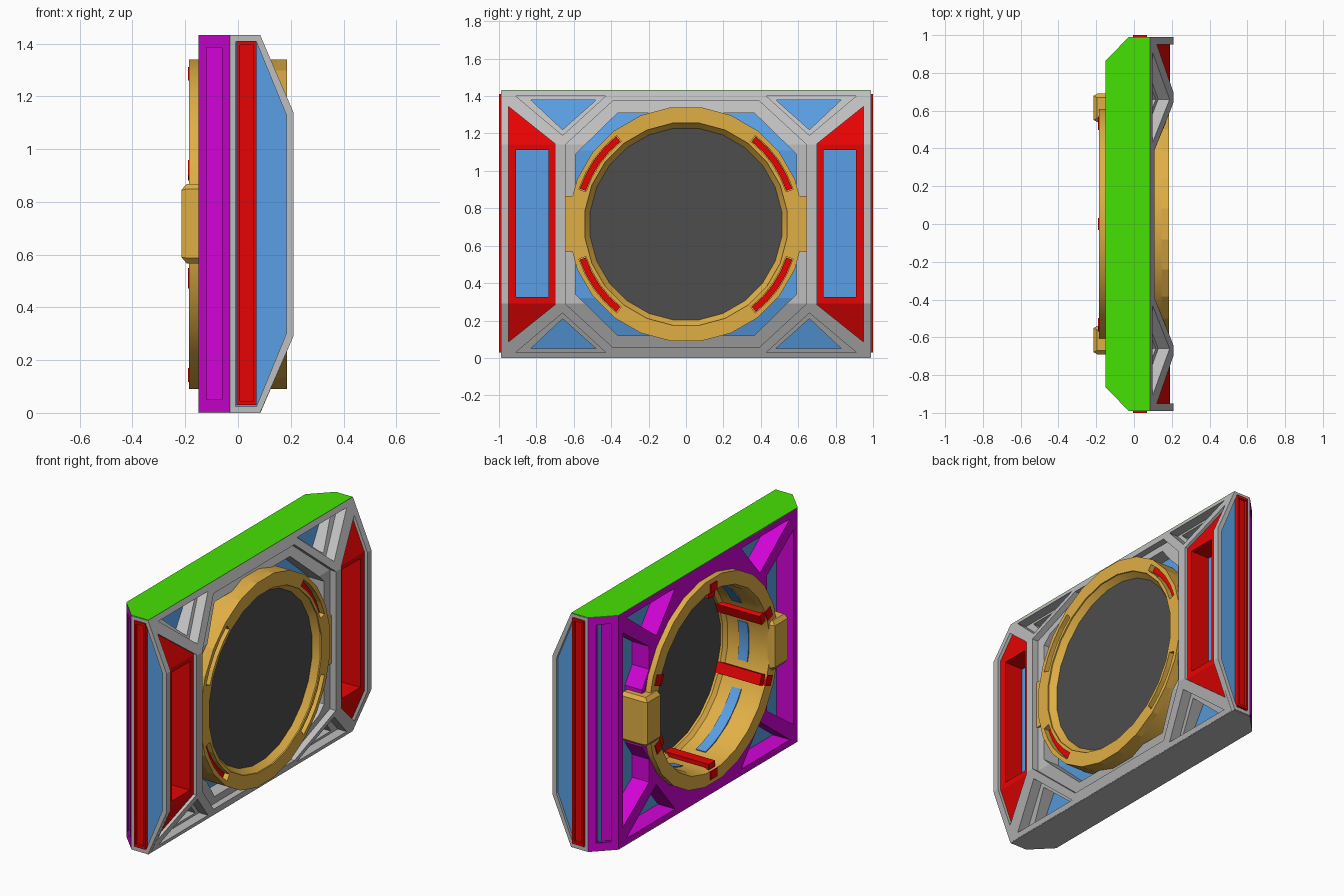
import bpy, bmesh, math
from mathutils import Matrix, Vector

if "Cube" in bpy.data.objects:
    bpy.data.objects.remove(bpy.data.objects["Cube"])

H, CZ, N = 1.43, 0.715, 24


def material(name, rgb):
    m = bpy.data.materials.new(name)
    m.diffuse_color = (*rgb, 1)
    m.use_nodes = True
    m.node_tree.nodes["Principled BSDF"].inputs["Base Color"].default_value = m.diffuse_color
    return m


GREY = material("light grey", (0.52, 0.52, 0.52))
DARK = material("dark grey", (0.075, 0.075, 0.075))
GOLD = material("gold", (0.75, 0.43, 0.06))
RED = material("red", (0.80, 0.001, 0.001))
BLUE = material("blue", (0.10, 0.35, 0.78))
PURPLE = material("purple", (0.65, 0.001, 0.68))
GREEN = material("green", (0.06, 0.75, 0.001))


def make(name, verts, faces, mat, smooth=False):
    me = bpy.data.meshes.new(name)
    me.from_pydata(verts, [], faces)
    bm = bmesh.new()
    bm.from_mesh(me)
    bmesh.ops.recalc_face_normals(bm, faces=bm.faces[:])
    bm.to_mesh(me)
    bm.free()
    if smooth:
        me.shade_smooth()
        me.set_sharp_from_angle(angle=math.radians(25))
    me.materials.append(mat)
    ob = bpy.data.objects.new(name, me)
    bpy.context.collection.objects.link(ob)
    return ob


# Mapping from plate coordinates (u, v, depth) into space
def yz(u, v, d): return (d, u, v)
def xz(u, v, d): return (u, d, v)
def xy(u, v, d): return (u, v, d)


def plate(name, loops, near, far, mat, place=yz):
    """Flat outline with holes, given thickness; depths may vary with v."""
    bm = bmesh.new()
    for loop in loops:
        vs = [bm.verts.new((u, v, 0)) for u, v in loop]
        for a, b in zip(vs, vs[1:] + vs[:1]):
            bm.edges.new((a, b))
    bmesh.ops.triangle_fill(bm, edges=bm.edges[:], use_beauty=True, normal=(0, 0, 1))
    if callable(near):
        for c in (0.29, 0.32, H - 0.32, H - 0.29):
            bmesh.ops.bisect_plane(bm, geom=bm.verts[:] + bm.edges[:] + bm.faces[:],
                                   dist=1e-5, plane_co=(0, c, 0), plane_no=(0, 1, 0))
    bm.verts.index_update()
    n = len(bm.verts)
    depth = lambda f, v: f(v) if callable(f) else f
    verts = [place(p.co.x, p.co.y, depth(f, p.co.y)) for f in (near, far) for p in bm.verts]
    tris = [[p.index for p in f.verts] for f in bm.faces]
    faces = tris + [[i + n for i in reversed(t)] for t in tris]
    for e in bm.edges:
        if e.is_boundary:
            a, b = e.verts[0].index, e.verts[1].index
            faces.append([a, b, b + n, a + n])
    bm.free()
    return make(name, verts, faces, mat)


def lathe(name, profile, mat, a0=0, a1=360, n=N):
    """Closed (x, radius) profile turned about the ring axis."""
    full = a1 - a0 == 360
    rows, k = (n if full else n + 1), len(profile)
    verts = []
    for i in range(rows):
        a = math.radians(a0 + (a1 - a0) * i / n + (7.5 if full else 0))
        verts += [(x, r * math.cos(a), CZ + r * math.sin(a)) for x, r in profile]
    faces = [[i * k + j, i * k + (j + 1) % k, (i + 1) % rows * k + (j + 1) % k, (i + 1) % rows * k + j]
             for i in range(n) for j in range(k)]
    if not full:
        faces += [list(range(k)), list(range((rows - 1) * k, rows * k))]
    return make(name, verts, faces, mat, True)


def box(name, lo, hi, mat, angle=0, bevel=0):
    """Box between two corners, optionally turned about the ring axis."""
    ob = plate(name, [rect(lo[1], hi[1], lo[2], hi[2])], lo[0], hi[0], mat)
    if angle:
        ob.data.transform(Matrix.Translation((0, 0, CZ)) @ Matrix.Rotation(math.radians(angle), 4, 'X'))
    if bevel:
        m = ob.modifiers.new("bevel", 'BEVEL')
        m.width, m.segments, m.limit_method = bevel, 1, 'ANGLE'
    return ob


def rect(u0, u1, v0, v1): return [(u0, v0), (u1, v0), (u1, v1), (u0, v1)]


def circle(r):
    return [(r * math.cos(math.radians(7.5 + 360 * i / N)), CZ + r * math.sin(math.radians(7.5 + 360 * i / N)))
            for i in range(N)]


def arc(r0, r1, a0, a1, n=4):
    angles = [math.radians(a0 + (a1 - a0) * i / n) for i in range(n + 1)]
    return [(r * math.cos(a), CZ + r * math.sin(a))
            for r, seq in ((r0, angles), (r1, angles[::-1])) for a in seq]


def octagon(y0, z0, y1, z1):
    return [(y0, z0), (y1, z1), (y1, H - z1), (y0, H - z0),
            (-y0, H - z0), (-y1, H - z1), (-y1, z1), (-y0, z0)]


def corners(tri):
    return [[(s * y, z if t else H - z) for y, z in tri] for s in (-1, 1) for t in (0, 1)]


# Sloped front surface and the core surface behind it
def front(z): return 0.085 + 0.125 * min(1, min(z, H - z) / 0.29)
def core(z): return 0.065 - 0.27 * max(0, 0.32 - min(z, H - z))


panel = {s: [(s * 0.95, 0.085), (s * 0.70, 0.285), (s * 0.70, 1.145), (s * 0.95, 1.345)] for s in (-1, 1)}
oct_outer = octagon(0.39, 1.375, 0.645, 1.14)
tri_outer = [(0.91, 1.40), (0.43, 1.40), (0.66, 1.19)]
tri_inner = [(0.83, 1.38), (0.48, 1.38), (0.66, 1.22)]

# Front frame with octagon, corner triangles and side panel openings
plate("front_frame", [rect(-0.965, 0.965, 0.003, H), oct_outer, panel[-1], panel[1]]
      + corners(tri_outer), front, core, GREY)
plate("octagon_step", [oct_outer, octagon(0.365, 1.31, 0.59, 1.09)],
      lambda z: front(z) - 0.04, core, GREY)
for outer, inner in zip(corners(tri_outer), corners(tri_inner)):
    plate("corner_step", [outer, inner], lambda z: front(z) - 0.06, core, GREY)

# Blue core with a round passage
plate("core", [rect(-0.95, 0.95, 0.02, 1.41), circle(0.60)], core, lambda z: -0.035, BLUE)

# Back wall with corner triangles and side openings
back_open = {s: [(s * 0.825, 0.12), (s * 0.57, 0.30), (s * 0.57, 0.44), (s * 0.64, 0.54),
                 (s * 0.64, 0.89), (s * 0.57, 0.99), (s * 0.57, 1.13), (s * 0.825, 1.31)] for s in (-1, 1)}
plate("back_wall", [rect(-0.865, 0.865, 0.003, H), circle(0.60), back_open[-1], back_open[1]]
      + corners([(0.79, 1.39), (0.32, 1.39), (0.50, 1.17)]), -0.15, -0.035, PURPLE)

# Top and bottom skins
skin = [(-0.15, -0.865), (-0.03, -0.987), (0.085, -0.987), (0.085, 0.987), (-0.03, 0.987), (-0.15, 0.865)]
plate("top_skin", [skin], 1.427, 1.433, GREEN, xy)
plate("bottom_skin", [skin], 0.0, 0.006, GREY, xy)

side_outer = [(-0.03, 0.003), (0.085, 0.003), (0.21, 0.29), (0.21, 1.14), (0.085, H), (-0.03, H)]
side_inner = [(-0.01, 0.025), (0.07, 0.025), (0.183, 0.30), (0.183, 1.13), (0.07, 1.405), (-0.01, 1.405)]
for s, side in ((-1, "left"), (1, "right")):
    # Side frame, blue infill and grooved red strip
    plate(side + "_side_frame", [side_outer, side_inner], s * 0.96, s * 0.99, GREY, xz)
    plate(side + "_side_infill", [side_inner], s * 0.966, s * 0.974, BLUE, xz)
    plate(side + "_strip_rim", [rect(-0.005, 0.07, 0.03, 1.41), rect(0.007, 0.058, 0.045, 1.395)],
          s * 0.97, s * 1.0, RED, xz)
    plate(side + "_strip_bed", [rect(0.0, 0.065, 0.035, 1.40)], s * 0.97, s * 0.985, RED, xz)

    # Red window panel on the front
    y0, y1 = sorted((s * 0.735, s * 0.91))
    plate(side + "_window_panel", [panel[s], rect(y0, y1, 0.325, 1.112)],
          lambda z: front(z) - 0.02, core, RED)

    # Slanted back edge with a long slot, open to the core behind
    def slant(u, v, d): return (u, s * (0.865 + (u + 0.15) * 1.02 - d), v)
    plate(side + "_back_edge", [rect(-0.15, -0.03, 0.003, H), rect(-0.12, -0.06, 0.05, 1.385)],
          0.0, 0.015, PURPLE, slant)
    for end, z0 in (("lower", 0.01), ("upper", 1.385)):
        plate(side + "_slot_" + end + "_end", [rect(-0.14, -0.035, z0, z0 + 0.035)], 0.01, 0.05, PURPLE, slant)

    # Gold lugs on both faces of the ring
    y0, y1 = sorted((s * 0.54, s * 0.69))
    box(side + "_back_lug", (-0.215, y0, 0.567), (-0.03, y1, 0.868), GOLD, bevel=0.02)
    y0, y1 = sorted((s * 0.59, s * 0.645))
    box(side + "_front_lug", (0.0, y0, 0.57), (0.18, y1, 0.865), GOLD)

# Gold ring body, slotted front collar and dark disc
lathe("ring_body", [(-0.185, 0.63), (0.145, 0.63), (0.145, 0.53), (0.14, 0.515),
                    (0.11, 0.515), (0.09, 0.535), (-0.15, 0.535), (-0.185, 0.55)], GOLD)
lathe("ring_lip", [(0.184, 0.55), (0.14, 0.515), (0.14, 0.55)], GOLD)
slots = [(18, 52), (128, 162), (198, 232), (308, 342)]
plate("ring_collar", [circle(0.63), circle(0.545)] + [arc(0.562, 0.602, a, b) for a, b in slots],
      0.185, 0.145, GOLD)
for a, b in slots:
    plate("slot_light", [arc(0.565, 0.599, a + 0.5, b - 0.5)], 0.155, 0.146, RED)
plate("disc", [circle(0.52)], 0.142, 0.125, DARK)

# Blue windows on the inner wall of the ring
for a, b in ((30, 78), (102, 150), (210, 258), (282, 330), (-13, 13), (167, 193)):
    lathe("inner_window", [(-0.055, 0.536), (0.01, 0.536), (0.01, 0.526), (-0.055, 0.526)], BLUE, a, b, 6)

# Six red rails along the inner wall with end blocks
for a in (90, 270, 21, -21, 159, 201):
    box("rail", (-0.175, 0.505, -0.032), (0.125, 0.56, 0.032), RED, a)
    box("rail_end", (-0.19, 0.545, -0.032), (-0.15, 0.597, 0.032), RED, a)
